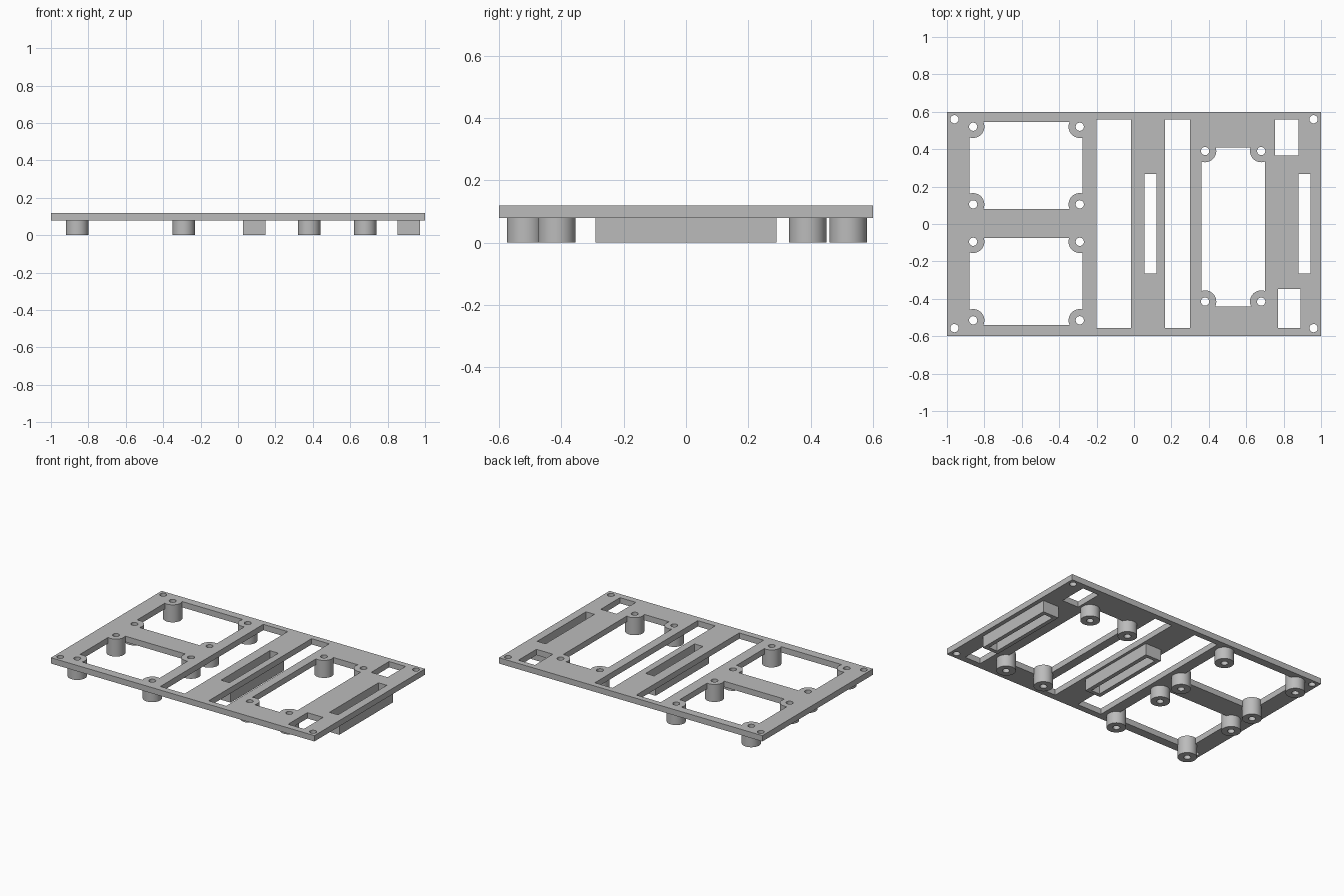
import bpy
import bmesh
from math import cos, sin, tau

if "Cube" in bpy.data.objects:
    bpy.data.objects.remove(bpy.data.objects["Cube"], do_unlink=True)

PLATE_BOTTOM, PLATE_TOP = 0.08, 0.12
BOSS_R, HOLE_R, SIDES = 0.06, 0.022, 48

grey = bpy.data.materials.new("plain grey")
grey.use_nodes = True
grey.diffuse_color = (0.5, 0.5, 0.5, 1)
grey.node_tree.nodes["Principled BSDF"].inputs["Base Color"].default_value = (0.5, 0.5, 0.5, 1)


def circle(x, y, r):
    return [(x + r * cos(tau * i / SIDES), y + r * sin(tau * i / SIDES)) for i in range(SIDES)]


def rect(x0, x1, y0, y1):
    return [(x0, y0), (x1, y0), (x1, y1), (x0, y1)]


def finish(name, bm):
    bmesh.ops.recalc_face_normals(bm, faces=bm.faces)
    mesh = bpy.data.meshes.new(name)
    bm.to_mesh(mesh)
    bm.free()
    mesh.materials.append(grey)
    obj = bpy.data.objects.new(name, mesh)
    bpy.context.collection.objects.link(obj)
    return obj


def prisms(name, outlines, z0, z1):
    """Extrude separate closed outlines into one object."""
    bm = bmesh.new()
    for outline in outlines:
        low = [bm.verts.new((x, y, z0)) for x, y in outline]
        high = [bm.verts.new((x, y, z1)) for x, y in outline]
        bm.faces.new(low)
        bm.faces.new(high)
        for i in range(len(low)):
            bm.faces.new((low[i - 1], low[i], high[i], high[i - 1]))
    return finish(name, bm)


def tube(name, outer, inner, z0, z1):
    """Hollow wall between two outlines with equal point counts."""
    bm = bmesh.new()
    section = ((outer, z0), (outer, z1), (inner, z1), (inner, z0))
    rings = [[bm.verts.new((x, y, z)) for x, y in o] for o, z in section]
    for k in range(4):
        a, b = rings[k - 1], rings[k]
        for i in range(len(a)):
            bm.faces.new((a[i - 1], a[i], b[i], b[i - 1]))
    return finish(name, bm)


def smooth(obj):
    bpy.ops.object.select_all(action="DESELECT")
    obj.select_set(True)
    bpy.context.view_layer.objects.active = obj
    bpy.ops.object.shade_smooth_by_angle(angle=0.6)


def combine(target, tool, operation):
    mod = target.modifiers.new(operation.lower(), "BOOLEAN")
    mod.operation, mod.solver, mod.object = operation, "EXACT", tool
    bpy.context.view_layer.objects.active = target
    bpy.ops.object.modifier_apply(modifier=mod.name)
    bpy.data.objects.remove(tool, do_unlink=True)


# Layout: boss positions, big windows and slots
bosses = [(x, y) for x in (-0.86, -0.29) for y in (0.52, 0.105, -0.095, -0.515)]
bosses += [(x, y) for x in (0.38, 0.68) for y in (0.39, -0.415)]
corners = [(x, y) for x in (-0.96, 0.96) for y in (-0.557, 0.56)]
windows = [
    rect(-0.88, -0.275, 0.08, 0.545),
    rect(-0.88, -0.275, -0.54, -0.075),
    rect(0.36, 0.70, -0.44, 0.41),
    rect(-0.20, -0.015, -0.556, 0.56),
    rect(0.167, 0.30, -0.556, 0.56),
    rect(0.755, 0.88, 0.365, 0.56),
    rect(0.77, 0.89, -0.556, -0.348),
]
sleeves = {"centre_slot_sleeve": 0.088, "left_slot_sleeve": 0.912}


def slot(x):
    return rect(x - 0.032, x + 0.032, -0.264, 0.266)


# Mounting plate: cut the windows, add rounded ears, then drill
plate = prisms("mounting_plate", [rect(-1, 1, -0.6, 0.6)], PLATE_BOTTOM, PLATE_TOP)
combine(plate, prisms("window_cutter", windows, 0, 0.2), "DIFFERENCE")
ears = [circle(x, y, BOSS_R) for x, y in bosses]
combine(plate, prisms("ears", ears, PLATE_BOTTOM, PLATE_TOP), "UNION")
drills = [circle(x, y, HOLE_R) for x, y in bosses + corners]
drills += [slot(x) for x in sleeves.values()]
combine(plate, prisms("drill_cutter", drills, 0, 0.2), "DIFFERENCE")
smooth(plate)

# Round hollow standoffs under the ears
for n, (x, y) in enumerate(bosses, 1):
    smooth(tube(f"standoff_{n}", circle(x, y, BOSS_R), circle(x, y, HOLE_R), 0, PLATE_BOTTOM))

# Rectangular sleeves under the two narrow slots
for name, x in sleeves.items():
    tube(name, rect(x - 0.06, x + 0.06, -0.29, 0.29), slot(x), 0, PLATE_BOTTOM)
